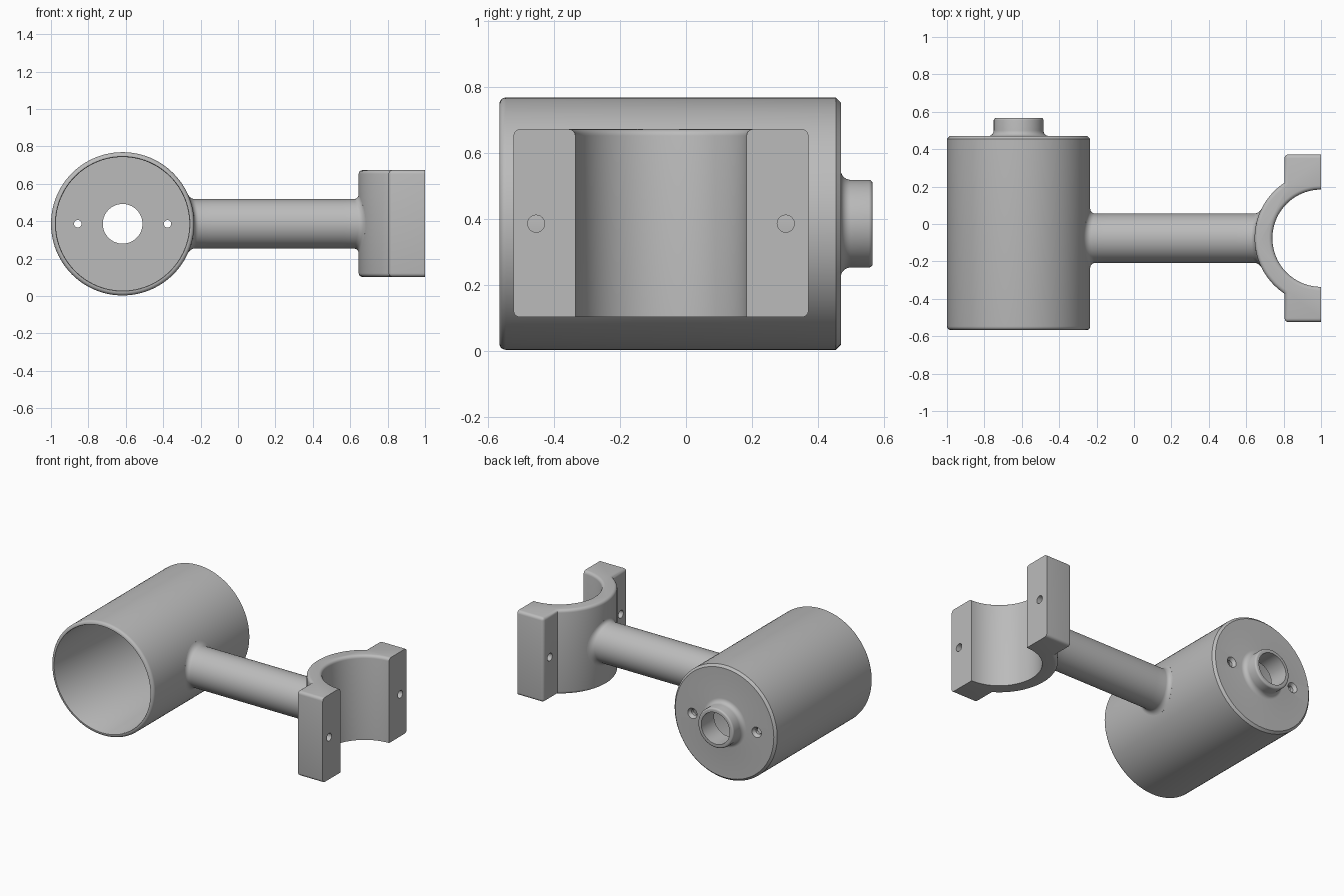
import bpy
import bmesh
from math import sin, cos, pi, acos, sqrt
from mathutils import Matrix, Vector

old = bpy.data.objects.get("Cube")
if old:
    bpy.data.objects.remove(old, do_unlink=True)

grey = bpy.data.materials.new("plain grey")
grey.use_nodes = True
grey.diffuse_color = (0.5, 0.5, 0.5, 1)
grey.node_tree.nodes["Principled BSDF"].inputs["Base Color"].default_value = (0.5, 0.5, 0.5, 1)

CUP_X, MID_Z, CUP_R = -0.617, 0.386, 0.383
ARM_Y, ARM_R = -0.076, 0.132
CLAMP_X, RING_R, BORE_R = 1.0, 0.355, 0.26
SEG = 96


def make_object(name, bm):
    bmesh.ops.recalc_face_normals(bm, faces=bm.faces)
    mesh = bpy.data.meshes.new(name)
    bm.to_mesh(mesh)
    bm.free()
    mesh.materials.append(grey)
    ob = bpy.data.objects.new(name, mesh)
    bpy.context.collection.objects.link(ob)
    return ob


def activate(ob):
    bpy.ops.object.select_all(action="DESELECT")
    ob.select_set(True)
    bpy.context.view_layer.objects.active = ob


def smooth(ob):
    activate(ob)
    bpy.ops.object.shade_smooth_by_angle(angle=0.6)


def bridge_rings(bm, rings, closed):
    count = len(rings[0])
    last = len(rings) if closed else len(rings) - 1
    for i in range(last):
        a, b = rings[i], rings[(i + 1) % len(rings)]
        for j in range(count):
            k = (j + 1) % count
            bm.faces.new((a[j], a[k], b[k], b[j]))


def arc(cx, cy, r, start, end, steps):
    angles = [start + (end - start) * i / steps for i in range(steps + 1)]
    return [(cx + r * cos(a), cy + r * sin(a)) for a in angles]


def drill(ob, centre, axis, r1, r2, depth):
    """Cut a round or conical hole through ob along an axis."""
    bm = bmesh.new()
    turn = Vector((0, 0, 1)).rotation_difference(Vector(axis)).to_matrix().to_4x4()
    bmesh.ops.create_cone(bm, cap_ends=True, segments=24, radius1=r1, radius2=r2,
                          depth=depth, matrix=Matrix.Translation(centre) @ turn)
    cutter = make_object("hole_cutter", bm)
    cutter.hide_render = True
    mod = ob.modifiers.new("hole", "BOOLEAN")
    mod.operation, mod.solver, mod.object = "DIFFERENCE", "EXACT", cutter
    activate(ob)
    bpy.ops.object.modifier_apply(modifier=mod.name)
    bpy.data.objects.remove(cutter, do_unlink=True)


# Cup with a rounded rim, a thin back wall and a bored neck, turned about y
rim, back, tip, inside = -0.567, 0.47, 0.567, 0.43
profile = [(0.357, inside), (0.357, rim + 0.006), (0.36, rim)]
profile += arc(CUP_R - 0.02, rim + 0.02, 0.02, -pi / 2, 0, 5)
profile += [(CUP_R, back - 0.015), (CUP_R - 0.015, back)]
profile += arc(0.163, back + 0.03, 0.03, -pi / 2, -pi, 6)
profile += arc(0.121, tip - 0.012, 0.012, 0, pi / 2, 4)
profile += [(0.106, tip), (0.106, inside)]
bm = bmesh.new()
rings = [[bm.verts.new((CUP_X + r * cos(2 * pi * j / SEG), y, MID_Z + r * sin(2 * pi * j / SEG)))
          for j in range(SEG)] for r, y in profile]
bridge_rings(bm, rings, True)
cup = make_object("cup", bm)

# Countersunk screw holes beside the neck
for side in (-1, 1):
    x = CUP_X + side * 0.24
    drill(cup, (x, back, MID_Z), (0, 1, 0), 0.02, 0.02, 0.3)
    drill(cup, (x, back, MID_Z), (0, 1, 0), 0.02, 0.05, 0.04)
smooth(cup)

# Arm with filleted ends that follow the cup and the clamp
fillet = [(ARM_R, 0.1)] + [(ARM_R + 0.026 * (1 - cos(t * pi / 12)), 0.026 * (1 - sin(t * pi / 12)))
                           for t in range(7)]
fillet.append((ARM_R + 0.026, -0.008))
bm = bmesh.new()
rings = []
for at_cup, stations in ((True, reversed(fillet)), (False, fillet)):
    for r, gap in stations:
        ring = []
        for j in range(64):
            y, z = r * cos(2 * pi * j / 64), r * sin(2 * pi * j / 64)
            if at_cup:
                x = CUP_X + sqrt(CUP_R ** 2 - z * z) + gap
            else:
                x = CLAMP_X - sqrt(RING_R ** 2 - y * y) - gap
            ring.append(bm.verts.new((x, ARM_Y + y, MID_Z + z)))
        rings.append(ring)
bridge_rings(bm, rings, False)
smooth(make_object("arm", bm))

# Half-ring clamp with two flanges
low, high, flange_x, flange_y = 0.102, 0.673, 0.805, 0.448
spread = acos((flange_x - CLAMP_X) / RING_R)
outline = arc(CLAMP_X, ARM_Y, BORE_R, pi / 2, 3 * pi / 2, 48)
outline += [(CLAMP_X, ARM_Y - flange_y), (flange_x, ARM_Y - flange_y)]
outline += arc(CLAMP_X, ARM_Y, RING_R, 2 * pi - spread, spread, 40)
outline += [(flange_x, ARM_Y + flange_y), (CLAMP_X, ARM_Y + flange_y)]
bm = bmesh.new()
base = bm.faces.new([bm.verts.new((x, y, low)) for x, y in outline])
grown = bmesh.ops.extrude_face_region(bm, geom=[base])["geom"]
bmesh.ops.translate(bm, verts=[v for v in grown if isinstance(v, bmesh.types.BMVert)],
                    vec=(0, 0, high - low))
bmesh.ops.recalc_face_normals(bm, faces=bm.faces)


def in_bore(v):
    return abs(sqrt((v.co.x - CLAMP_X) ** 2 + (v.co.y - ARM_Y) ** 2) - BORE_R) < 0.001


rounded = []
for e in bm.edges:
    a, b = e.verts
    if min(a.co.x, b.co.x) > CLAMP_X - 0.0001:
        continue
    if abs(a.co.z - b.co.z) > 0.1:
        if abs(a.co.y - ARM_Y) > flange_y - 0.001:
            rounded.append(e)
    elif a.co.z > MID_Z or not (in_bore(a) and in_bore(b)):
        rounded.append(e)
bmesh.ops.bevel(bm, geom=rounded, offset=0.02, offset_type="OFFSET", segments=4,
                profile=0.5, affect="EDGES", clamp_overlap=False)
clamp = make_object("clamp", bm)

# Bolt holes through the flanges
for side in (-1, 1):
    drill(clamp, (0.9, ARM_Y + side * 0.379, MID_Z), (1, 0, 0), 0.026, 0.026, 0.4)
smooth(clamp)
